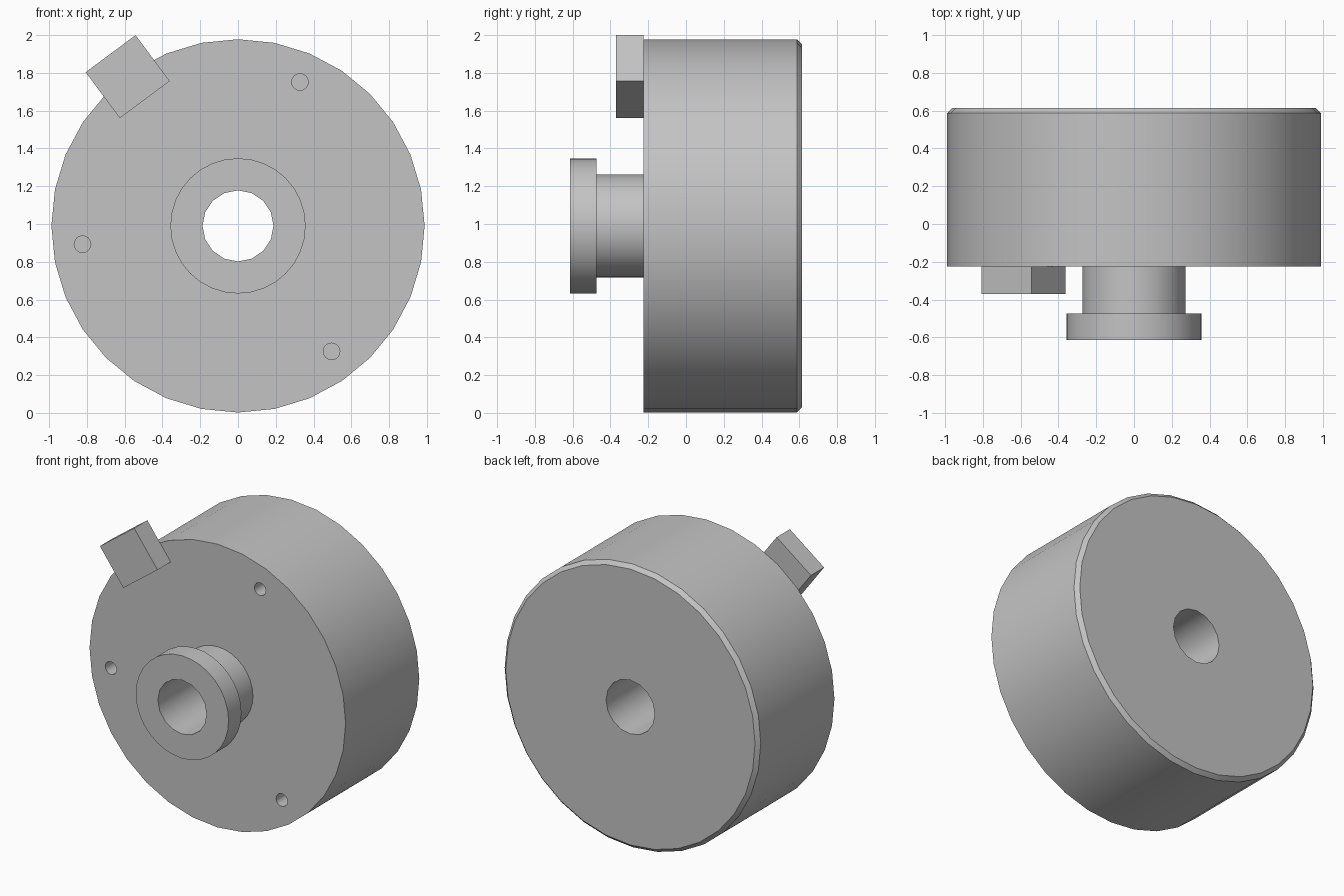
import bpy, bmesh
from math import radians, sin, cos, tau
from mathutils import Matrix, Vector

cube = bpy.data.objects.get("Cube")
if cube:
    bpy.data.objects.remove(cube, do_unlink=True)

AXIS_Z = 0.99      # height of the wheel axis
FACE_Y = -0.225    # front face of the drum

grey = bpy.data.materials.new("plain grey")
grey.use_nodes = True
color = (0.55, 0.55, 0.55, 1)
grey.diffuse_color = color
grey.node_tree.nodes["Principled BSDF"].inputs["Base Color"].default_value = color


def make_object(name, bm):
    bmesh.ops.recalc_face_normals(bm, faces=bm.faces)
    mesh = bpy.data.meshes.new(name)
    bm.to_mesh(mesh)
    bm.free()
    mesh.materials.append(grey)
    obj = bpy.data.objects.new(name, mesh)
    bpy.context.collection.objects.link(obj)
    return obj


def lathe(name, profile, sides, x=0, z=AXIS_Z):
    """Closed solid turned about the y direction from (radius, y) pairs."""
    bm = bmesh.new()
    rings = []
    for r, y in profile:
        angles = [tau * i / sides for i in range(sides)]
        rings.append([bm.verts.new((x + r * sin(a), y, z + r * cos(a))) for a in angles])
    for a, b in zip(rings, rings[1:]):
        for i in range(sides):
            j = (i + 1) % sides
            bm.faces.new((a[i], a[j], b[j], b[i]))
    bm.faces.new(rings[0])
    bm.faces.new(rings[-1])
    return make_object(name, bm)


def activate(obj):
    bpy.ops.object.select_all(action='DESELECT')
    obj.select_set(True)
    bpy.context.view_layer.objects.active = obj


# Drum with chamfered back rim, and the stepped hub on its front
drum = lathe("drum_and_hub", [
    (0.358, -0.615), (0.358, -0.473), (0.273, -0.473), (0.273, FACE_Y),
    (0.988, FACE_Y), (0.988, 0.587), (0.962, 0.613)], 32)

# Through bore and three blind screw holes
cutters = [lathe("bore_cutter", [(0.188, -1), (0.188, 1)], 16)]
for k in range(3):
    a = radians(66.7 + 120 * k)
    cutters.append(lathe("screw_hole_cutter", [(0.044, FACE_Y - 0.1), (0.044, FACE_Y + 0.2)],
                         16, 0.829 * cos(a), AXIS_Z + 0.829 * sin(a)))

activate(drum)
for cutter in cutters:
    cutter.hide_render = True
    mod = drum.modifiers.new("hole", 'BOOLEAN')
    mod.operation = 'DIFFERENCE'
    mod.solver = 'EXACT'
    mod.object = cutter
    bpy.ops.object.modifier_apply(modifier=mod.name)
for cutter in cutters:
    bpy.data.objects.remove(cutter, do_unlink=True)
activate(drum)
bpy.ops.object.shade_smooth_by_angle(angle=radians(30))

# Square block on the front face, overhanging the rim
bm = bmesh.new()
bmesh.ops.create_cube(bm, size=1)
place = (Matrix.Translation(Vector((-0.584, FACE_Y - 0.0725, 1.78)))
         @ Matrix.Rotation(radians(-36.6), 4, 'Y')
         @ Matrix.Diagonal((0.329, 0.145, 0.303, 1)))
bmesh.ops.transform(bm, matrix=place, verts=bm.verts)
make_object("rim_block", bm)
